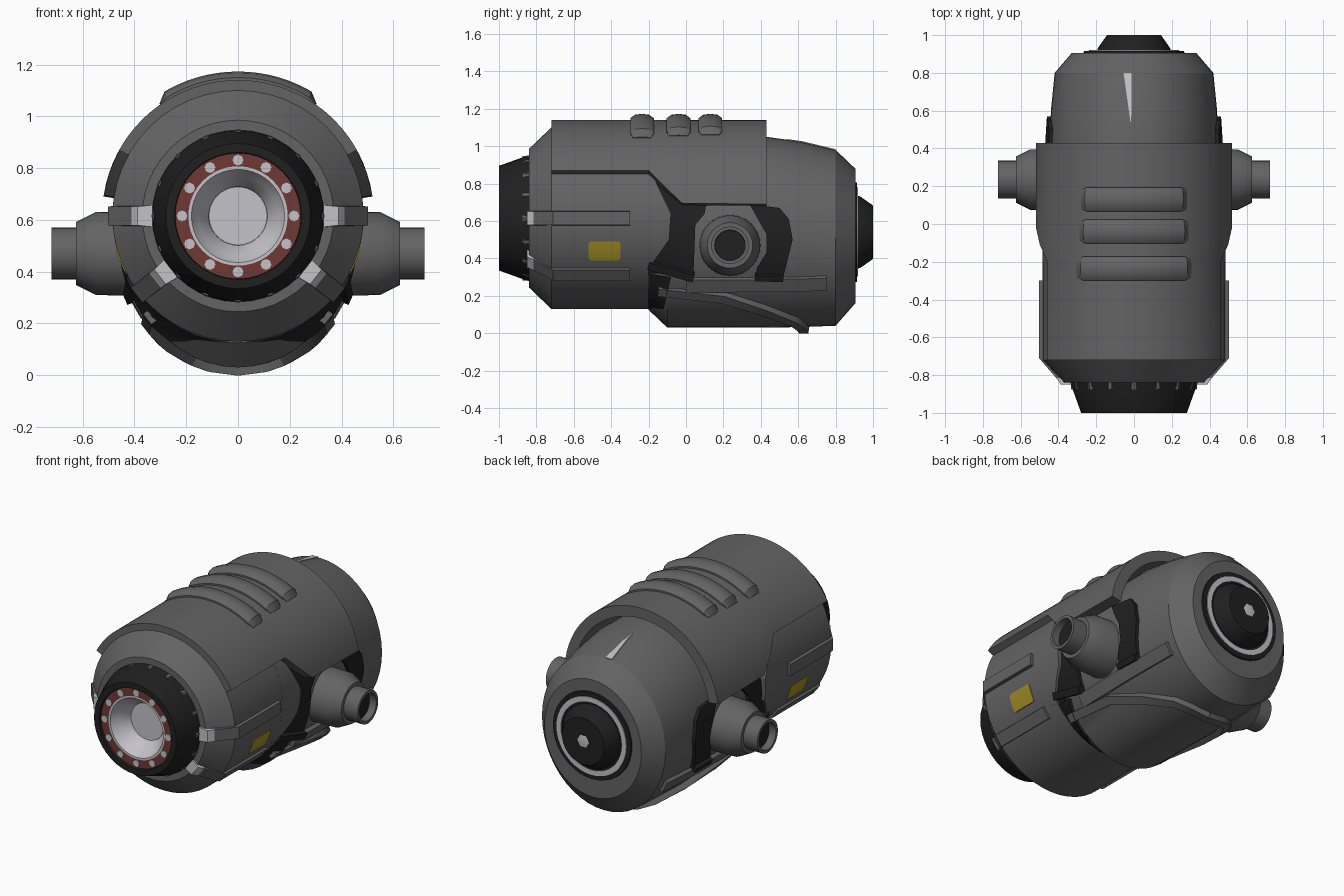
import bpy, bmesh, math
from mathutils import Vector

if "Cube" in bpy.data.objects:
    bpy.data.objects.remove(bpy.data.objects["Cube"])

def material(name, r, g, b):
    m = bpy.data.materials.new(name)
    m.diffuse_color = (r, g, b, 1)
    m.use_nodes = True
    m.node_tree.nodes["Principled BSDF"].inputs["Base Color"].default_value = m.diffuse_color
    return m

GREY = material("hull_grey", .125, .125, .125)
BLACK = material("near_black", .014, .014, .014)
RED = material("dull_red", .16, .04, .035)
LIGHT = material("light_grey", .55, .54, .58)
YELLOW = material("yellow", .38, .28, .02)

# Hull cross-sections: y, centre z, half width, half height
FRONT = [(-.84, .615, .37, .37), (-.72, .615, .485, .485), (-.2, .615, .485, .485)]
REAR = [(-.2, .585, .43, .46), (-.1, .54, .44, .51), (.43, .54, .45, .51),
        (.62, .528, .438, .495), (.8, .51, .42, .47), (.905, .52, .33, .36)]

def section(secs, y):
    y = min(max(y, secs[0][0]), secs[-1][0])
    for a, b in zip(secs, secs[1:]):
        if y <= b[0]:
            t = (y - a[0]) / (b[0] - a[0])
            return [p + (q - p) * t for p, q in zip(a, b)]

def finish(name, bm, mats):
    bmesh.ops.recalc_face_normals(bm, faces=bm.faces)
    me = bpy.data.meshes.new(name)
    bm.to_mesh(me)
    bm.free()
    for m in mats:
        me.materials.append(m)
    ob = bpy.data.objects.new(name, me)
    bpy.context.collection.objects.link(ob)
    return ob

def loft(name, rings, mat, caps=True):
    bm = bmesh.new()
    vs = [[bm.verts.new(p) for p in r] for r in rings]
    for a, b in zip(vs, vs[1:]):
        for i in range(len(a)):
            j = (i + 1) % len(a)
            bm.faces.new((a[i], a[j], b[j], b[i]))
    if caps:
        bm.faces.new(vs[0])
        bm.faces.new(vs[-1])
    return finish(name, bm, [mat])

def circle(n):
    return [(math.cos(2 * math.pi * i / n), math.sin(2 * math.pi * i / n)) for i in range(n)]

def hull(name, secs):
    return loft(name, [[(c * rx, y, cz + s * rz) for c, s in circle(48)]
                       for y, cz, rx, rz in secs], GREY)

def lathe_y(name, profile, mat, x=0, z=.615, n=40, caps=False):
    return loft(name, [[(x + c * r, y, z + s * r) for c, s in circle(n)]
                       for y, r in profile], mat, caps)

def lathe_x(name, profile, mat, side, y=.235, z=.47, n=32, caps=False):
    return loft(name, [[(side * x, y + c * r, z + s * r) for c, s in circle(n)]
                       for x, r in profile], mat, caps)

def rail(name, secs, path, width, height, mat, side):
    """Box strip lying on a hull along (y, angle) points."""
    pts, normals = [], []
    for y, deg in path:
        _, cz, rx, rz = section(secs, y)
        c, s = math.cos(math.radians(deg)), math.sin(math.radians(deg))
        pts.append(Vector((rx * c, y, cz + rz * s)))
        normals.append(Vector((c / rx, 0, s / rz)).normalized())
    rings = []
    for i, (p, n) in enumerate(zip(pts, normals)):
        d = (pts[min(i + 1, len(pts) - 1)] - pts[max(i - 1, 0)]).normalized()
        w = d.cross(n).normalized() * width / 2
        ring = [p + w - n * .04, p + w * .85 + n * height,
                p - w * .85 + n * height, p - w - n * .04]
        rings.append([(side * v.x, v.y, v.z) for v in ring])
    return loft(name, rings, mat)

def plate(name, secs, outline, offset, thick, mat, side):
    """Side panel: a (y, z) outline wrapped on a hull."""
    bm = bmesh.new()
    bm.faces.new([bm.verts.new((0, y, z)) for y, z in outline])
    for k in range(1, 40):
        bmesh.ops.bisect_plane(bm, geom=bm.verts[:] + bm.edges[:] + bm.faces[:],
                               plane_co=(0, 0, k * .03 + .001), plane_no=(0, 0, 1))
    bmesh.ops.triangulate(bm, faces=bm.faces[:])
    for v in bm.verts:
        _, cz, rx, rz = section(secs, v.co.y)
        v.co.x = side * (rx * math.sqrt(max(0, 1 - ((v.co.z - cz) / rz) ** 2)) + offset)
    res = bmesh.ops.extrude_face_region(bm, geom=bm.faces[:], use_keep_orig=True)
    for v in res["geom"]:
        if isinstance(v, bmesh.types.BMVert):
            v.co.x -= side * thick
    return finish(name, bm, [mat])

# Main hulls
hull("front_hull", FRONT)
hull("rear_hull", REAR)

# Top shell, its lower edge stepping down toward the back
rings = []
for y, low in [(-.72, .87), (-.2, .87), (-.11, .78), (-.02, .695), (.43, .69)]:
    a0 = math.asin((low - .615) / .525)
    angs = [a0 + (math.pi - 2 * a0) * i / 32 for i in range(33)]
    rings.append([(.525 * math.cos(a), y, .615 + .525 * math.sin(a)) for a in angs] +
                 [(.46 * math.cos(a), y, .615 + .46 * math.sin(a)) for a in reversed(angs)])
loft("top_shell", rings, GREY)

# Three raised ribs across the shell
for k, (yc, span) in enumerate([(-.235, 35), (-.04, 33), (.13, 32)]):
    rings = []
    for i in range(17):
        t = i / 8 - 1
        a = math.radians(90 + span * t)
        h = .033 if abs(t) < .95 else .004
        w = .063 if abs(t) < .95 else .05
        ring = []
        for u, v in [(-1, -.6), (-1, .3), (-.6, .85), (0, 1), (.6, .85), (1, .3), (1, -.6)]:
            r = .525 + h * v
            ring.append((r * math.cos(a), yc + w * u, .615 + r * math.sin(a)))
        rings.append(ring)
    loft(f"shell_rib_{k + 1}", rings, GREY)

# Front nozzle: black collar, red ring, pale funnel and lens
lathe_y("nozzle_collar", [(-.83, .333), (-.86, .33), (-1, .28), (-1, .245), (-.97, .24)], BLACK)
lathe_y("nozzle_red_ring", [(-.96, .247), (-.985, .243), (-.985, .192), (-.96, .185)], RED)
lathe_y("nozzle_funnel", [(-.985, .193), (-.985, .18), (-.94, .155), (-.89, .115), (-.86, .11)], LIGHT)
lathe_y("nozzle_lens", [(-.86, .114), (-.88, .112)], LIGHT, caps=True)
for k in range(12):
    a = math.radians(30 * k)
    lathe_y(f"ring_stud_{k + 1}", [(-.97, .021), (-.99, .021)], LIGHT,
            .216 * math.cos(a), .615 + .216 * math.sin(a), 8, True)
for k in range(16):
    a = math.radians(22.5 * k)
    lathe_y(f"collar_stud_{k + 1}", [(-.83, .024), (-.875, .02)], GREY,
            .312 * math.cos(a), .615 + .312 * math.sin(a), 8, True)

# Rear cap with pale ring and centre stud
lathe_y("rear_flange", [(.89, .27), (.915, .265)], BLACK, z=.54, caps=True)
lathe_y("rear_pale_ring", [(.91, .238), (.92, .238), (.92, .208), (.91, .208)], LIGHT, z=.54)
lathe_y("rear_cap", [(.9, .195), (.93, .192), (1, .143)], BLACK, z=.54, caps=True)
lathe_y("rear_stud", [(.99, .04), (1.0, .04), (1.001, .035)], LIGHT, z=.54, n=6, caps=True)

# Pale sliver on the rear top
rings = []
for y, x0, x1 in [(.54, -.019, -.015), (.62, -.03, -.014), (.8, -.055, -.013)]:
    _, cz, rx, rz = section(REAR, y)
    z = cz + rz
    rings.append([(x0, y, z - .003), (x1, y, z - .003), (x1, y, z + .004), (x0, y, z + .003)])
loft("top_sliver", rings, LIGHT)

# Parts on both sides
for side, tag in [(1, "right"), (-1, "left")]:
    lathe_x(f"side_arm_{tag}", [(.36, .165), (.55, .16), (.625, .122), (.625, .1), (.72, .1),
                                (.72, .082), (.66, .08)], GREY, side)
    lathe_x(f"arm_bore_{tag}", [(.65, .083), (.675, .082)], BLACK, side, caps=True)
    plate(f"front_cheek_{tag}", FRONT, [(-.26, .87), (-.19, .87), (-.08, .64), (-.09, .5),
          (-.21, .33), (-.26, .33)], 0, .06, GREY, side)
    plate(f"front_recess_{tag}", REAR, [(-.2, .87), (-.14, .86), (0, .71), (.11, .7), (.1, .64),
          (.05, .58), (.04, .32), (-.21, .32)], .02, .05, BLACK, side)
    plate(f"lower_recess_{tag}", REAR, [(-.21, .32), (-.08, .3), (-.12, .13), (-.2, .13)],
          .02, .05, BLACK, side)
    plate(f"rear_recess_{tag}", REAR, [(.34, .69), (.5, .67), (.55, .61), (.57, .5), (.52, .3),
          (.37, .3), (.38, .35), (.43, .43), (.43, .53)], .02, .05, BLACK, side)
    rail(f"front_recess_lip_{tag}", REAR, [(-.2, -27), (.04, -27)], .05, .045, BLACK, side)
    rail(f"rear_recess_lip_{tag}", REAR, [(.37, -27), (.52, -27)], .04, .04, BLACK, side)
    rail(f"hull_strip_{tag}", REAR, [(0, -33), (.4, -33), (.75, -31)], .09, .02, GREY, side)
    rail(f"under_rail_{tag}", REAR, [(-.15, -42), (.2, -42), (.42, -53), (.58, -66),
         (.62, -76), (.63, -90)], .06, .035, GREY, side)
    plate(f"yellow_patch_{tag}", FRONT, [(-.52, .4), (-.51, .39), (-.36, .39), (-.35, .4),
          (-.35, .48), (-.36, .49), (-.51, .49), (-.52, .48)], .004, .008, YELLOW, side)
    # Front ridges with pale tips
    for deg, pos in [(0, "upper"), (-38, "lower")]:
        ob = rail(f"{pos}_ridge_{tag}", FRONT, [(-.85, deg), (-.815, deg), (-.71, deg), (-.3, deg)],
                  .085, .018 if deg == 0 else .012, GREY, side)
        ob.data.materials.append(LIGHT)
        for p in ob.data.polygons:
            p.material_index = int(p.center.y < -.825)

# Smooth shading with crisp edges
bpy.ops.object.select_all(action='SELECT')
bpy.context.view_layer.objects.active = bpy.data.objects["front_hull"]
bpy.ops.object.shade_smooth_by_angle(angle=math.radians(30))
